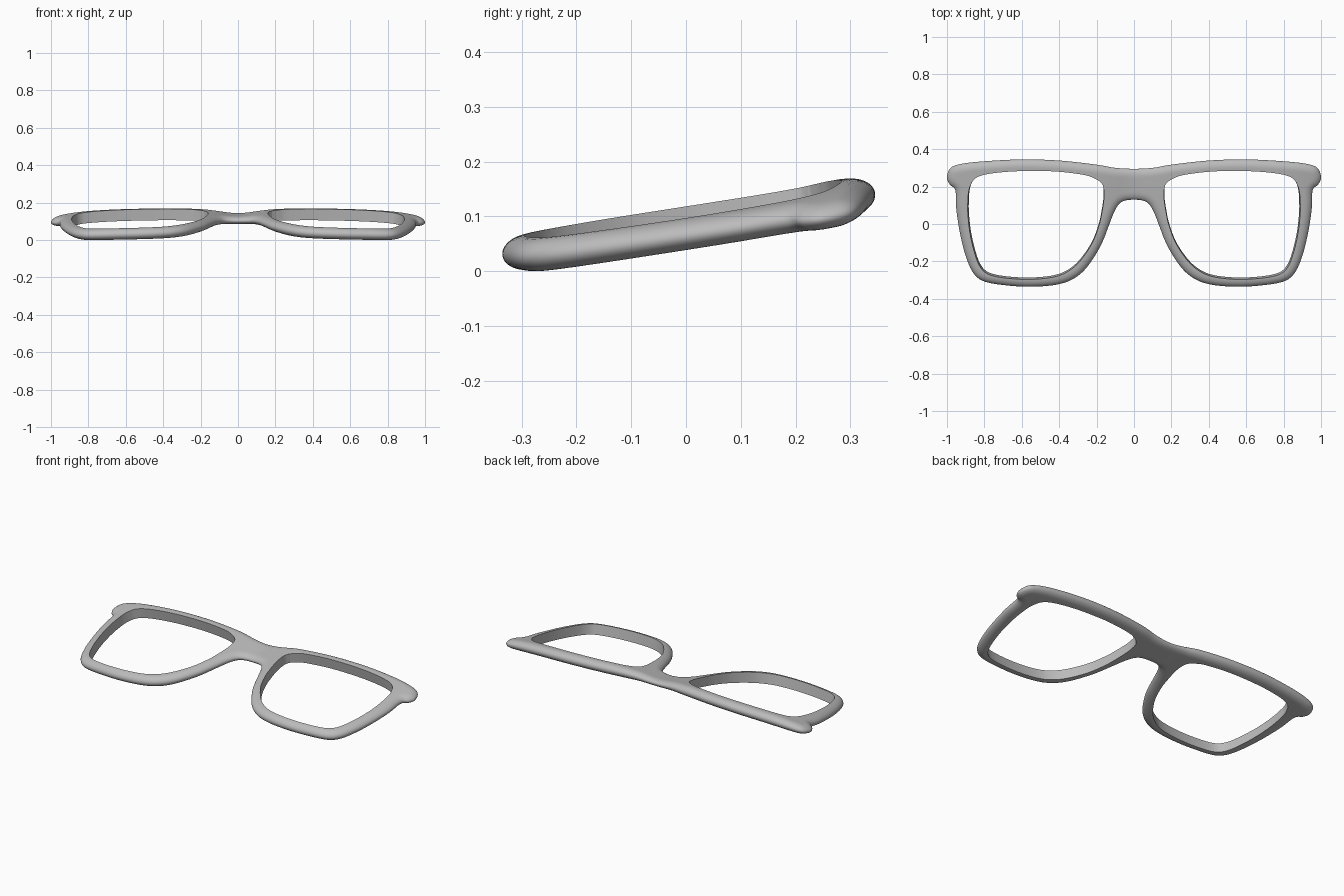
import bpy
import bmesh
import math
from mathutils import Vector

cube = bpy.data.objects.get("Cube")
if cube:
    bpy.data.objects.remove(cube, do_unlink=True)

STEPS = 6        # samples between outline points
COLUMNS = 14     # samples from lens opening to outer edge
ROUNDING = 0.042  # width of the rounded outer edge
TILT = 0.17

# Half outline, clockwise from the bridge top: outer x, y and lens opening x, y
OUTLINE = [
    (0, .295, .185, .233), (.1, .3, .215, .25), (.2, .317, .27, .268),
    (.4, .339, .42, .286), (.6, .345, .6, .288), (.8, .335, .74, .278),
    (.92, .322, .82, .262), (.98, .3, .855, .24), (1, .25, .872, .21),
    (.985, .212, .88, .185), (.955, .18, .884, .155), (.95, .08, .886, .07),
    (.93, -.05, .875, -.04), (.9, -.17, .85, -.15), (.86, -.26, .82, -.225),
    (.8, -.307, .775, -.265), (.68, -.328, .68, -.285), (.55, -.335, .55, -.291),
    (.42, -.325, .43, -.279), (.33, -.296, .355, -.25), (.255, -.235, .29, -.195),
    (.18, -.12, .225, -.1), (.135, -.01, .187, 0), (.108, .06, .172, .07),
    (.08, .107, .164, .12), (.045, .126, .161, .155), (0, .13, .162, .18),
    (0, .145, .163, .192), (0, .21, .168, .212), (0, .28, .178, .226),
]


def curve_point(a, b, c, d, t):
    """Smooth interpolation from b to c."""
    return 0.5 * (2 * b + (c - a) * t + (2 * a - 5 * b + 4 * c - d) * t * t
                  + (3 * b - a - 3 * c + d) * t ** 3)


def mirrored(p):
    return Vector((-p.x, p.y))


def sample_outline():
    """Matching dense outer and opening points."""
    outer = [Vector(p[:2]) for p in OUTLINE]
    inner = [Vector(p[2:]) for p in OUTLINE]
    n = len(OUTLINE)
    rims, holes = [], []
    for i in range(n):
        ids = [(i + k) % n for k in (-1, 0, 1, 2)]
        a, b, c, d = [outer[k] for k in ids]
        on_bridge = b.x == 0 and c.x == 0
        if b.x == 0:
            a = mirrored(c)
        if c.x == 0:
            d = mirrored(b)
        for s in range(STEPS):
            t = s / STEPS
            rims.append(b.lerp(c, t) if on_bridge else curve_point(a, b, c, d, t))
            holes.append(curve_point(*[inner[k] for k in ids], t))
    return rims, holes


def middle(x, y):
    """Height of the tilted, wrapped middle surface."""
    return (0.1 + TILT * y - 0.012 * math.exp(-(x / 0.12) ** 2)
            - 0.02 * x ** 2 - 0.02 * x ** 8)


def half_thickness(x):
    return 0.03 - 0.009 * math.exp(-(x / 0.15) ** 2) - 0.01 * x ** 12


def edge_distance(p, edges):
    best = 1.0
    for a, ab, length in edges:
        t = min(max((p - a).dot(ab) / length, 0), 1)
        best = min(best, (p - a - ab * t).length_squared)
    return math.sqrt(best)


def build_half_frame(bm):
    rims, holes = sample_outline()
    n = len(rims)
    edges = []
    for i in range(n):
        a, b = rims[i], rims[(i + 1) % n]
        if max(a.x, b.x) > 1e-6:
            edges.append((a, b - a, (b - a).length_squared))

    rows = []
    for rim, hole in zip(rims, holes):
        top, bottom = [], []
        for j in range(COLUMNS + 1):
            t = 1 - (1 - j / COLUMNS) ** 2
            p = hole.lerp(rim, t)
            x, y = p
            u = min(edge_distance(p, edges) / ROUNDING, 1)
            h = half_thickness(x) * math.sqrt(max(0, 1 - (1 - u) ** 2))
            slope = (middle(x + 0.01, y) - middle(x - 0.01, y)) / 0.02
            normal = Vector((-slope, -TILT, 1))
            if x < 1e-6:
                normal.x = 0
            base = Vector((x, y, middle(x, y)))
            top.append(bm.verts.new(base + normal * h))
            bottom.append(bm.verts.new(base - normal * h))
        rows.append((top, bottom))

    for i in range(n):
        (top, bottom), (next_top, next_bottom) = rows[i], rows[(i + 1) % n]
        for j in range(COLUMNS):
            bm.faces.new((top[j], top[j + 1], next_top[j + 1], next_top[j]))
            bm.faces.new((bottom[j], next_bottom[j], next_bottom[j + 1], bottom[j + 1]))
        # Straight wall of the lens opening
        bm.faces.new((top[0], next_top[0], next_bottom[0], bottom[0]))
    bmesh.ops.remove_doubles(bm, verts=bm.verts, dist=1e-5)
    bmesh.ops.recalc_face_normals(bm, faces=bm.faces)
    lowest = min(v.co.z for v in bm.verts)
    bmesh.ops.translate(bm, verts=bm.verts, vec=(0, 0, -lowest))


# Frame front
bm = bmesh.new()
build_half_frame(bm)
mesh = bpy.data.meshes.new("frame_front")
bm.to_mesh(mesh)
bm.free()
frame = bpy.data.objects.new("frame_front", mesh)
bpy.context.collection.objects.link(frame)

grey = bpy.data.materials.new("plain_grey")
grey.use_nodes = True
colour = (0.5, 0.5, 0.5, 1)
grey.diffuse_color = colour
grey.node_tree.nodes["Principled BSDF"].inputs["Base Color"].default_value = colour
mesh.materials.append(grey)

# Smooth surface with crisp lens openings
bpy.ops.object.select_all(action="DESELECT")
frame.select_set(True)
bpy.context.view_layer.objects.active = frame
bpy.ops.object.shade_smooth_by_angle(angle=math.radians(40))

# Other half, joined at the bridge
mirror = frame.modifiers.new("mirror", "MIRROR")
mirror.use_axis[0] = True
mirror.use_clip = True
mirror.merge_threshold = 0.0005
